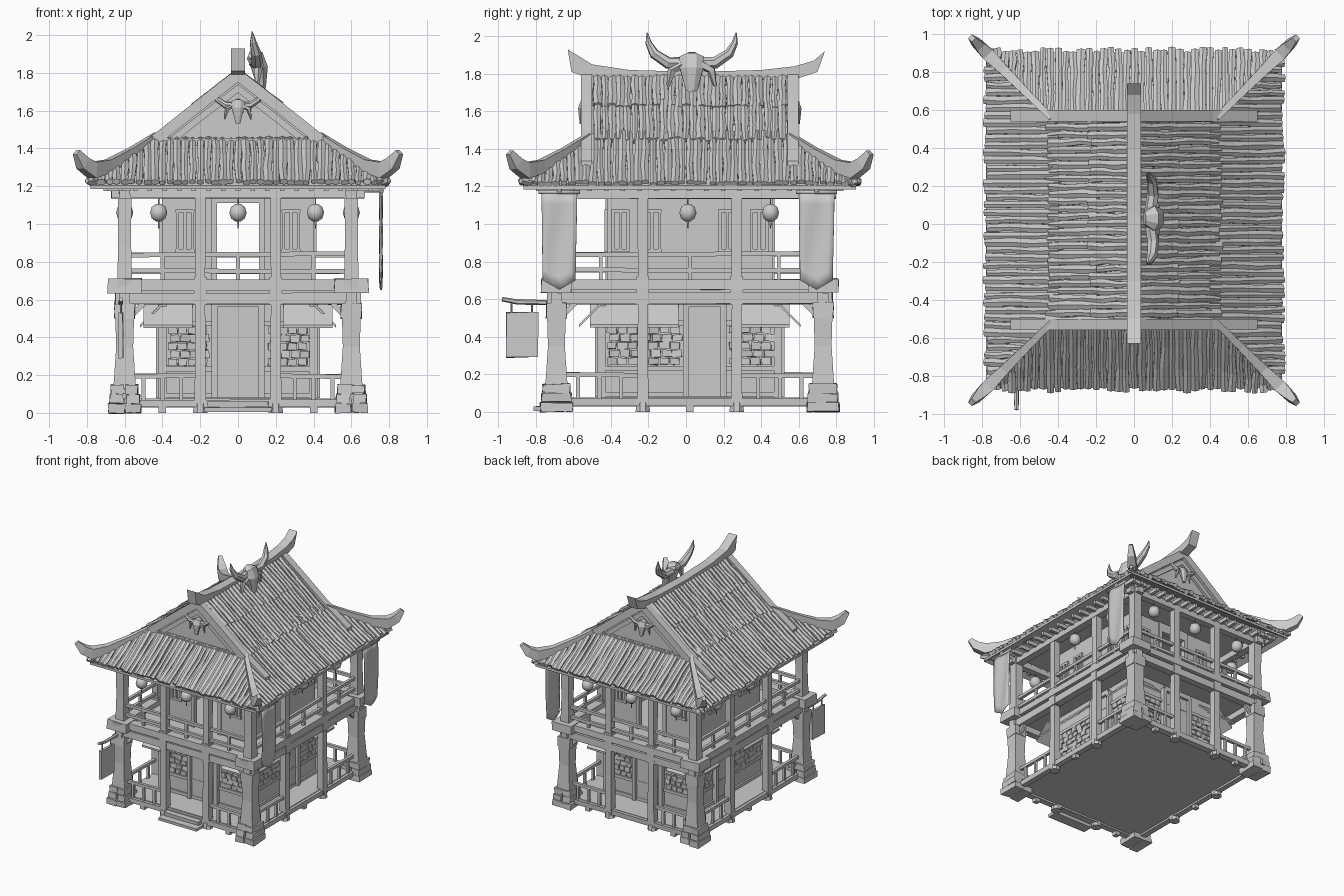
import bpy, bmesh, math, random
from mathutils import Vector, Matrix

random.seed(4)
if "Cube" in bpy.data.objects:
    bpy.data.objects.remove(bpy.data.objects["Cube"])

grey = bpy.data.materials.new("plain_grey")
grey.use_nodes = True
grey.diffuse_color = (0.6, 0.6, 0.6, 1)
grey.node_tree.nodes["Principled BSDF"].inputs["Base Color"].default_value = (0.6, 0.6, 0.6, 1)

YC = 0.02                      # middle of the house in depth
PX, PY = 0.6, 0.71             # corner post offsets
WX, WY = 0.4, 0.47             # inner wall offsets
SIDES = (-1, 1)


def jit(a):
    return random.uniform(-a, a)


def part(name, build, smooth=False):
    bm = bmesh.new()
    build(bm)
    bmesh.ops.recalc_face_normals(bm, faces=bm.faces)
    me = bpy.data.meshes.new(name)
    bm.to_mesh(me)
    bm.free()
    me.materials.append(grey)
    if smooth:
        me.shade_smooth()
    ob = bpy.data.objects.new(name, me)
    bpy.context.collection.objects.link(ob)
    return ob


def box(bm, x0, x1, y0, y1, z0, z1, wobble=0):
    m = Matrix.Translation(((x0 + x1) / 2, (y0 + y1) / 2, (z0 + z1) / 2))
    m = m @ Matrix.Diagonal((abs(x1 - x0), abs(y1 - y0), abs(z1 - z0), 1))
    for v in bmesh.ops.create_cube(bm, size=1, matrix=m)["verts"]:
        v.co += Vector((jit(wobble), jit(wobble), jit(wobble)))


def tube(bm, pts, radii, n=6, flat=1):
    # sweep a ring of n sides along the points, without twist
    pts = [Vector(p) for p in pts]
    k = 2 ** 0.5 if n == 4 else 1
    rings, u = [], None
    for i, p in enumerate(pts):
        t = (pts[min(i + 1, len(pts) - 1)] - pts[max(i - 1, 0)]).normalized()
        if u is None:
            u = t.cross(Vector((0, 0, 1)) if abs(t.z) < 0.95 else Vector((0, 1, 0)))
        u = (u - t * u.dot(t)).normalized()
        w = u.cross(t)
        rings.append([bm.verts.new(p + k * radii[i] * (u * math.cos(a) + w * flat * math.sin(a)))
                      for a in (math.tau * (j + 0.5) / n for j in range(n))])
    for a, b in zip(rings, rings[1:]):
        for j in range(n):
            bm.faces.new((a[j], a[(j + 1) % n], b[(j + 1) % n], b[j]))
    bm.faces.new(rings[0])
    bm.faces.new(rings[-1])


def beam(bm, p, q, w):
    tube(bm, (p, q), (w, w), 4)


def prism(bm, outline, axis, a, b):
    # extrude an outline, (y, z) along x or (x, z) along y
    put = (lambda p, c: (c, *p)) if axis == "x" else (lambda p, c: (p[0], c, p[1]))
    lo, hi = ([bm.verts.new(put(p, c)) for p in outline] for c in (a, b))
    for j in range(len(lo)):
        k = (j + 1) % len(lo)
        bm.faces.new((lo[j], lo[k], hi[k], hi[j]))
    bm.faces.new(lo)
    bm.faces.new(hi)


# ---- roof ----
EAVE, INNER, GABLE = 0.78, 0.445, 0.55
SLOPE = [(0, 1.79), (0.2, 1.635), (0.42, 1.46), (0.62, 1.32), (0.78, 1.215)]


def roof_z(x):
    for (a, za), (b, zb) in zip(SLOPE, SLOPE[1:]):
        if x <= b:
            return za + (zb - za) * (x - a) / (b - a)
    return SLOPE[-1][1]


def rod(bm, place, a, b, lift):
    ts = [a + (b - a) * i / 3 for i in range(4)]
    r = random.uniform(0.019, 0.026)
    tube(bm, [place(t, jit(0.005), roof_z(t) + lift + jit(0.004)) for t in ts],
         [r * random.uniform(0.8, 1.1) for t in ts], 6, 0.75)


def side_rods(bm):
    for s in SIDES:
        for row, (a, b) in enumerate(((0.02, 0.23), (0.19, 0.45), (0.39, EAVE))):
            half = 0.53 if row < 2 else 0.87
            count = int(half * 2 / 0.039)
            for i in range(count + 1):
                off = -half + 2 * half * i / count
                start = max(a, INNER + abs(off) - GABLE) if row == 2 else a
                rod(bm, lambda t, d, z: (s * t, YC + off + d, z),
                    start, max(start, b) + jit(0.012), 0.012 - 0.006 * row)


def end_rods(bm):
    for s in SIDES:
        for i in range(39):
            x = -0.76 + i * 0.04
            rod(bm, lambda t, d, z: (x + d, YC + s * (GABLE + t - INNER), z),
                max(INNER, abs(x)), EAVE + 0.01 + jit(0.015), 0.006)


def roof_sheet(bm):
    top = [(x, z - 0.01) for x, z in SLOPE[:3]]
    arch = [(-x, z) for x, z in reversed(top[1:])] + top
    prism(bm, arch + [(x, z - 0.025) for x, z in reversed(arch)], "y", YC - GABLE, YC + GABLE)
    loops = []
    for t, dz in ((0.42, -0.01), (0.62, -0.01), (EAVE, -0.01), (EAVE, -0.03), (0.42, -0.05)):
        o = GABLE + t - INNER
        loops.append([bm.verts.new((a * t, YC + b * o, roof_z(t) + dz))
                      for a, b in ((-1, -1), (1, -1), (1, 1), (-1, 1))])
    for a, b in zip(loops, loops[1:]):
        for j in range(4):
            bm.faces.new((a[j], a[(j + 1) % 4], b[(j + 1) % 4], b[j]))


def hips(bm):
    for s in SIDES:
        for e in SIDES:
            path = ((0.43, 1.465), (0.56, 1.38), (0.68, 1.31), (0.77, 1.285), (0.82, 1.32), (0.855, 1.38))
            tube(bm, [(s * x, YC + e * (x + 0.105), z) for x, z in path],
                 (0.016, 0.02, 0.026, 0.034, 0.028, 0.014), 4, 1.25)
            tube(bm, [(s * x, YC + e * (x + 0.1), z) for x, z in ((0.66, 1.25), (0.76, 1.22), (0.8, 1.23))],
                 (0.02, 0.03, 0.015), 5)


def ridge(bm):
    up = [(-0.63, 1.93), (-0.5, 1.85), (-0.3, 1.82), (0.05, 1.81), (0.4, 1.82), (0.58, 1.84), (0.68, 1.87), (0.74, 1.92)]
    low = [(0.7, 1.81), (0.58, 1.77), (-0.5, 1.77), (-0.61, 1.81)]
    prism(bm, up + low, "x", -0.038, 0.038)


def gable_boards(bm):
    for e in SIDES:
        y = YC + e * GABLE
        for s in SIDES:
            for d, w, t, end in ((0.035, 0.075, 0.03, 0.65), (-0.05, 0.045, 0.012, 0.42)):
                edge = [(s * x, roof_z(x) + d) for x in (0, 0.2, 0.42, end)]
                prism(bm, edge + [(x, z - w) for x, z in reversed(edge)], "y", y - t, y + t)
        box(bm, -0.46, 0.46, y - 0.025, y + 0.025, 1.41, 1.455)
        prism(bm, [(-0.43, 1.42), (0.43, 1.42), (0, 1.77)], "y", y - e * 0.01, y - e * 0.04)


part("roof_side_rods", side_rods)
part("roof_end_rods", end_rods)
part("roof_sheet", roof_sheet)
part("hip_horns", hips)
part("ridge_beam", ridge)
part("gable_boards", gable_boards)


# ---- horned skulls: built facing -y, then turned and scaled ----
def skull(bm):
    tube(bm, [(0, 0.08, 0.3), (0, -0.08, 0.24), (0, -0.16, 0.02), (0, -0.19, -0.3), (0, -0.2, -0.58)],
         (0.14, 0.28, 0.27, 0.17, 0.1), 8, 0.7)
    for s in SIDES:
        tube(bm, [(s * x, y, z) for x, y, z in ((0.15, -0.05, 0.15), (0.5, -0.1, 0.15), (0.8, -0.08, 0.35),
                                                (0.92, -0.02, 0.58), (0.95, 0, 0.8))],
             (0.13, 0.13, 0.11, 0.07, 0.01), 7)
        tube(bm, [(s * 0.2, -0.15, 0.12), (s * 0.42, -0.12, 0.0), (s * 0.52, -0.1, -0.42)], (0.1, 0.1, 0.02), 5)


for name, loc, turn, size in (("ridge_skull", (0.075, 0.03, 1.82), 90, 0.25),
                              ("front_skull", (0, YC - GABLE, 1.61), 0, 0.135),
                              ("back_skull", (0, YC + GABLE, 1.61), 180, 0.135)):
    ob = part(name, skull)
    ob.location, ob.rotation_euler.z, ob.scale = loc, math.radians(turn), (size,) * 3


# ---- posts, floors and beams ----
MIDS = [(s * 0.2, YC + e * PY) for s in SIDES for e in SIDES] + \
       [(s * PX, YC + e * 0.25) for s in SIDES for e in SIDES]
CORNERS = [(s * PX, YC + e * PY) for s in SIDES for e in SIDES]


def posts(bm):
    for x, y in CORNERS:
        tube(bm, [(x, y, z) for z in (0.1, 0.35, 0.52)], (0.062, 0.045, 0.05), 4)
        box(bm, x - 0.055, x + 0.055, y - 0.055, y + 0.055, 0.5, 0.58, 0.004)
        tube(bm, [(x, y, z) for z in (0.66, 0.9, 1.2)], (0.04, 0.034, 0.036), 4)
        box(bm, x - 0.09, x + 0.09, y - 0.08, y + 0.08, 0.635, 0.71, 0.004)
        sx, sy = math.copysign(0.1, x), math.copysign(0.1, y)
        beam(bm, (x, y, 0.48), (x - sx, y, 0.58), 0.014)
        beam(bm, (x, y, 0.48), (x, y - sy, 0.58), 0.014)
    for x, y in MIDS:
        tube(bm, [(x, y, z) for z in (0, 0.05)], (0.042, 0.035), 8)
        tube(bm, [(x, y, z) for z in (0.03, 0.6, 1.17)], (0.03, 0.026, 0.028), 4)
        box(bm, x - 0.034, x + 0.034, y - 0.034, y + 0.034, 0.57, 0.72)


def footings(bm):
    for x, y in CORNERS:
        for i in range(3):
            w = 0.086 - 0.007 * i
            for a in SIDES:
                box(bm, x + a * w, x + a * 0.008 * (i % 2), y - w, y + w, i * 0.05, i * 0.05 + 0.048, 0.005)


def frame(bm):
    for z0, z1, over, w in ((0.03, 0.07, -0.03, 0.025), (0.575, 0.635, 0.05, 0.03),
                            (0.65, 0.705, 0.08, 0.038), (1.135, 1.185, 0.07, 0.03)):
        for s in SIDES:
            box(bm, -PX - over, PX + over, YC + s * PY - w, YC + s * PY + w, z0, z1, 0.003)
            box(bm, s * PX - w, s * PX + w, YC - PY - over, YC + PY + over, z0, z1, 0.003)
    # floors, ceiling and rafter ends
    box(bm, -PX, PX, YC - PY, YC + PY, 0.045, 0.075)
    box(bm, -PX, PX, YC - PY, YC + PY, 0.625, 0.665)
    box(bm, -0.62, 0.62, YC - 0.73, YC + 0.73, 1.185, 1.2)
    for s in SIDES:
        for i in range(19):
            t = -1 + i / 9
            box(bm, t * 0.7 - 0.012, t * 0.7 + 0.012, YC + s * 0.68, YC + s * 0.82, 1.175, 1.205)
            box(bm, s * 0.57, s * 0.71, YC + t * 0.8 - 0.012, YC + t * 0.8 + 0.012, 1.175, 1.205)
    for x, y in [(s * 0.4, YC + e * PY) for s in SIDES for e in SIDES] + [(s * PX, YC) for s in SIDES]:
        box(bm, x - 0.02, x + 0.02, y - 0.02, y + 0.02, 0, 0.05)


def rail(bm, p, q, heights, foot, gaps):
    for z in heights:
        beam(bm, (*p, z + jit(0.006)), (*q, z + jit(0.006)), 0.012)
    for i in range(1, gaps):
        x, y = (a + (b - a) * i / gaps for a, b in zip(p, q))
        beam(bm, (x, y, foot), (x, y, heights[-1]), 0.01)


def railings(bm):
    for s in SIDES:
        y = YC + s * PY
        rail(bm, (-PX, y), (PX, y), (0.75, 0.84), 0.7, 6)
        rail(bm, (s * PX, YC - PY), (s * PX, YC + PY), (0.75, 0.84), 0.7, 6)
        for e in SIDES:
            rail(bm, (e * PX, y), (e * 0.2, y), (0.195,), 0.06, 4)
            rail(bm, (s * PX, YC + e * PY), (s * PX, YC + e * 0.25), (0.195,), 0.06, 4)


def steps(bm):
    box(bm, -0.18, 0.18, -0.81, -0.72, 0.005, 0.03, 0.003)
    box(bm, -0.16, 0.16, -0.76, -0.68, 0.03, 0.06, 0.003)


for name, build in (("posts", posts), ("stone_footings", footings), ("floor_frame", frame),
                    ("railings", railings), ("front_steps", steps)):
    part(name, build)


# ---- inner walls, doors and windows ----
def on_wall(bm, s, axis, a, b, z0, z1, out, depth=0.02, wobble=0):
    # a box on a wall facing s along the axis
    if axis == "x":
        box(bm, s * (WX + out - depth), s * (WX + out), YC + a, YC + b, z0, z1, wobble)
    else:
        box(bm, a, b, YC + s * (WY + out - depth), YC + s * (WY + out), z0, z1, wobble)


def walls(bm):
    for s in SIDES:
        for axis, half in (("x", WY), ("y", WX)):
            on_wall(bm, s, axis, -half, half, 0.07, 0.63, 0, 0.03)
            for z in (0.08, 0.22, 0.46):
                on_wall(bm, s, axis, -half, half, z, z + 0.025, 0.015, 0.03)
            for e in SIDES:
                on_wall(bm, s, axis, e * half - 0.022, e * half + 0.022, 0.07, 0.63, 0.02, 0.04)
        on_wall(bm, s, "x", -0.44, 0.44, 0.66, 1.19, 0, 0.02)
        for e in SIDES:
            on_wall(bm, s, "y", e * 0.13, e * WX, 0.66, 1.19, -0.03, 0.02)
            on_wall(bm, s, "y", e * 0.11, e * 0.14, 0.66, 1.19, -0.02, 0.04)
        on_wall(bm, s, "y", -0.14, 0.14, 1.11, 1.19, -0.02, 0.04)


def window(bm, s, axis, c, out):
    for d in (-0.04, 0, 0.04):
        on_wall(bm, s, axis, c + d - 0.008, c + d + 0.008, 0.86, 1.07, out, 0.025)
    for z in (0.85, 1.06):
        on_wall(bm, s, axis, c - 0.05, c + 0.05, z, z + 0.018, out, 0.025)


def openings(bm):
    for s in SIDES:
        for c in (-0.37, -0.2, 0.2, 0.37):
            window(bm, s, "x", c, 0.015)
        for c in (-0.28, 0.28):
            window(bm, s, "y", c, -0.015)
        # doors below
        for axis, c, w in (("y", 0, 0.125), ("x", 0.08, 0.1)):
            on_wall(bm, s, axis, c - w, c + w, 0.08, 0.56, 0.012)
            on_wall(bm, s, axis, c - w, c + w, 0.56, 0.6, 0.035, 0.05)
            for e in SIDES:
                on_wall(bm, s, axis, c + e * w - 0.016, c + e * w + 0.016, 0.08, 0.58, 0.035, 0.05)


def stones(bm):
    for s in SIDES:
        for axis, spans in (("x", ((-0.44, -0.05), (0.21, 0.44))), ("y", ((-0.37, -0.16), (0.16, 0.37)))):
            for a, b in spans:
                n = round((b - a) / 0.055)
                w = (b - a) / n
                for r in range(5):
                    for i in range(n):
                        p = a + (i + 0.25 * (r % 2)) * w
                        on_wall(bm, s, axis, p, p + w * 0.9, 0.25 + r * 0.042, 0.287 + r * 0.042, 0.014, 0.02, 0.004)


def awnings(bm):
    for s in SIDES:
        for axis, mid, wall, spans in (("x", YC, WY, ((-0.5, -0.24), (0.24, 0.5))),
                                       ("y", 0, WX, ((-0.53, -0.06), (0.27, 0.53)))):
            low, high = mid + s * (wall + 0.12), mid + s * wall
            for a, b in spans:
                shift = YC if axis == "y" else 0
                prism(bm, [(low, 0.45), (high, 0.57), (high, 0.585), (low, 0.465)], axis, a + shift, b + shift)


for name, build in (("inner_walls", walls), ("doors_and_windows", openings),
                    ("wall_stones", stones), ("awnings", awnings)):
    part(name, build)


# ---- lanterns, banners and hanging sign ----
def lanterns(bm):
    spots = [(x, YC + s * PY) for x in (-0.42, 0, 0.41) for s in SIDES]
    for x, y in spots + [(s * PX, y) for s in SIDES for y in (0.01, 0.45)]:
        tube(bm, [(x, y, 1.06 + dz) for dz in (-0.046, -0.03, 0, 0.03, 0.046)],
             (0.015, 0.038, 0.047, 0.038, 0.015), 12)
        tube(bm, [(x, y, 1.1), (x, y, 1.15)], (0.004, 0.004), 5)
        tube(bm, [(x, y, 0.975), (x, y, 1.015)], (0.003, 0.006), 5)


def banners(bm):
    for y in (-0.675, 0.695):
        tube(bm, [(0.76, y - 0.11, 1.17), (0.76, y + 0.11, 1.17)], (0.01, 0.01), 6)
        beam(bm, (0.6, y, 1.18), (0.77, y, 1.18), 0.012)
        grid = [[bm.verts.new((0.76 + 0.007 * math.sin(i * 1.05 + j * 0.4), y + (i / 6 - 0.5) * (0.19 - 0.002 * j),
                               1.17 - j / 8 * (0.52 - 0.05 * abs(i - 3) / 3))) for i in range(7)] for j in range(9)]
        for a, b in zip(grid, grid[1:]):
            for i in range(6):
                bm.faces.new((a[i], a[i + 1], b[i + 1], b[i]))


def sign(bm):
    tube(bm, [(-0.62, y, z) for y, z in ((-0.98, 0.6), (-0.9, 0.585), (-0.68, 0.58))], (0.012, 0.014, 0.014), 6)
    box(bm, -0.632, -0.608, -0.955, -0.79, 0.29, 0.53, 0.004)
    for y in (-0.93, -0.82):
        tube(bm, [(-0.62, y, 0.52), (-0.62, y, 0.59)], (0.006, 0.006), 5)


part("lanterns", lanterns, True)
cloth = part("banners", banners, True)
cloth.modifiers.new("thickness", "SOLIDIFY").thickness = 0.006
part("hanging_sign", sign)
